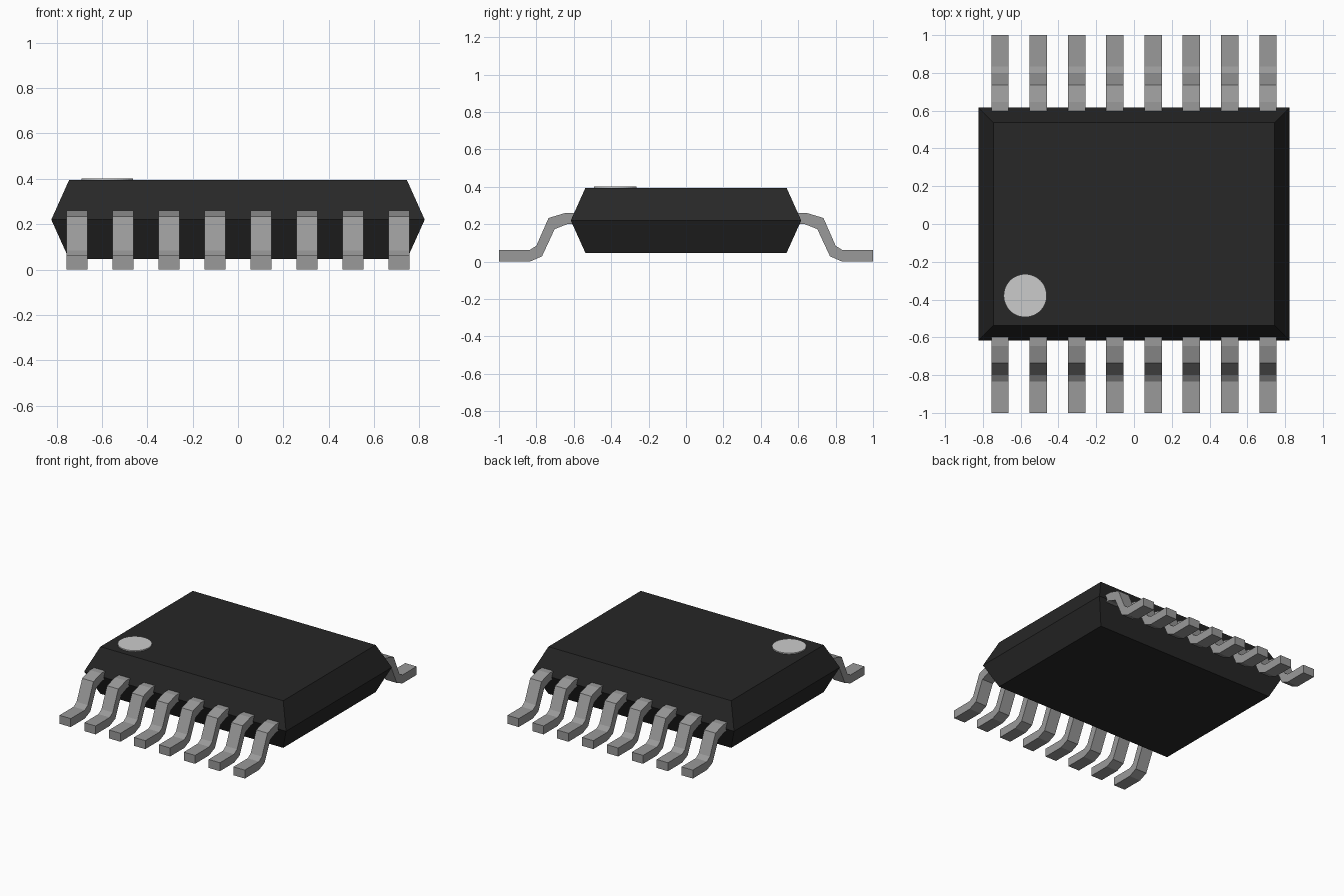
import bpy, bmesh

cube = bpy.data.objects.get("Cube")
if cube:
    bpy.data.objects.remove(cube, do_unlink=True)


def material(name, rgb):
    m = bpy.data.materials.new(name)
    m.use_nodes = True
    m.diffuse_color = (*rgb, 1)
    m.node_tree.nodes["Principled BSDF"].inputs["Base Color"].default_value = (*rgb, 1)
    return m


def make_object(name, bm, mat):
    bmesh.ops.recalc_face_normals(bm, faces=bm.faces)
    me = bpy.data.meshes.new(name)
    bm.to_mesh(me)
    bm.free()
    me.materials.append(mat)
    ob = bpy.data.objects.new(name, me)
    bpy.context.collection.objects.link(ob)
    return ob


black = material("black plastic", (0.02, 0.02, 0.02))
metal = material("grey metal", (0.32, 0.32, 0.32))
pale = material("pale marker", (0.6, 0.6, 0.6))

# Body: three stacked rectangles, widest at the parting line
bm = bmesh.new()
rings = []
for hx, hy, z in [(0.745, 0.538, 0.047), (0.823, 0.616, 0.22), (0.745, 0.538, 0.394)]:
    rings.append([bm.verts.new((sx * hx, sy * hy, z))
                  for sx, sy in [(-1, -1), (1, -1), (1, 1), (-1, 1)]])
for low, high in zip(rings, rings[1:]):
    for i in range(4):
        j = (i + 1) % 4
        bm.faces.new((low[i], low[j], high[j], high[i]))
bm.faces.new(rings[0])
bm.faces.new(rings[-1])
make_object("body", bm, black)

# Leads: gull-wing profile in y and z, extruded across x
profile = [(0.59, 0.26), (0.645, 0.26), (0.735, 0.233), (0.8, 0.085), (0.835, 0.062),
           (1, 0.062), (1, 0), (0.835, 0), (0.77, 0.028), (0.702, 0.174),
           (0.635, 0.2), (0.59, 0.2)]
count, pitch, width = 8, 0.2027, 0.092
for side, label in [(-1, "front"), (1, "back")]:
    for n in range(count):
        x = (n - (count - 1) / 2) * pitch
        bm = bmesh.new()
        face = bm.faces.new([bm.verts.new((x - width / 2, side * y, z)) for y, z in profile])
        ext = bmesh.ops.extrude_face_region(bm, geom=[face])["geom"]
        bmesh.ops.translate(bm, vec=(width, 0, 0),
                            verts=[v for v in ext if isinstance(v, bmesh.types.BMVert)])
        make_object(f"{label}_lead_{n + 1}", bm, metal)

# Round orientation marker on the top face
bm = bmesh.new()
bmesh.ops.create_cone(bm, cap_ends=True, segments=48, radius1=0.114, radius2=0.114, depth=0.009)
bmesh.ops.translate(bm, vec=(-0.576, -0.379, 0.398), verts=bm.verts)
make_object("orientation_marker", bm, pale)
